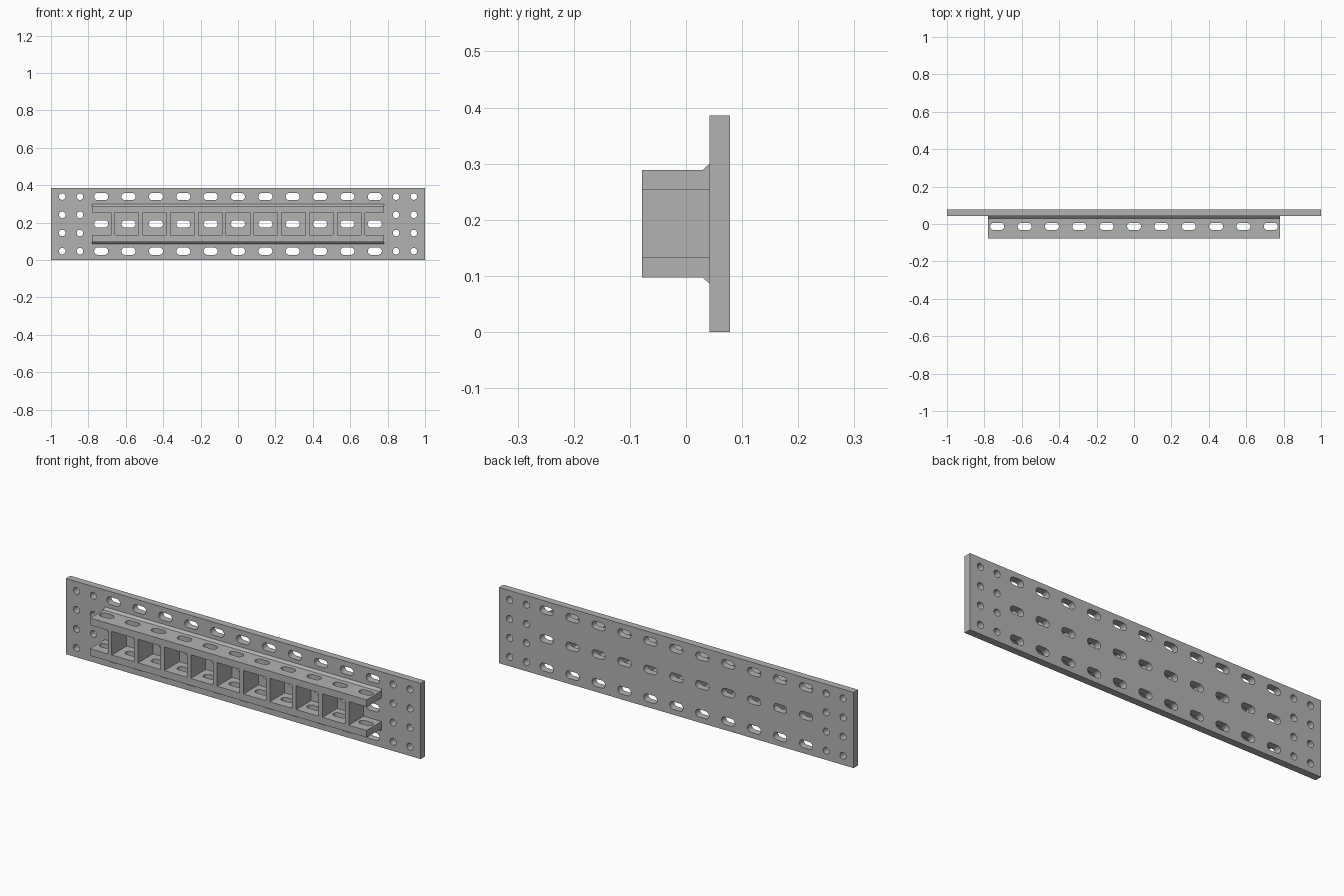
import bpy, bmesh
from math import cos, sin, pi

cube = bpy.data.objects.get("Cube")
if cube:
    bpy.data.objects.remove(cube, do_unlink=True)

grey = bpy.data.materials.new("plain grey")
grey.use_nodes = True
colour = (0.45, 0.45, 0.45, 1)
grey.diffuse_color = colour
grey.node_tree.nodes["Principled BSDF"].inputs["Base Color"].default_value = colour

HEIGHT = 0.386
MID = HEIGHT / 2
BACK, FACE, FRONT = 0.078, 0.042, -0.078
RAIL_X = 0.78
SLOT_XS = [0.1463 * i for i in range(-5, 6)]


def prism(bm, start, end):
    """Join two matching outlines into a closed solid."""
    a = [bm.verts.new(p) for p in start]
    b = [bm.verts.new(p) for p in end]
    n = len(a)
    bm.faces.new(a)
    bm.faces.new(b[::-1])
    for i in range(n):
        bm.faces.new((a[i], b[i], b[(i + 1) % n], a[(i + 1) % n]))


def box(bm, x0, x1, y0, y1, z0, z1):
    ring = [(x0, z0), (x1, z0), (x1, z1), (x0, z1)]
    prism(bm, [(x, y0, z) for x, z in ring], [(x, y1, z) for x, z in ring])


def make(name, bm):
    bmesh.ops.recalc_face_normals(bm, faces=bm.faces)
    mesh = bpy.data.meshes.new(name)
    bm.to_mesh(mesh)
    bm.free()
    mesh.materials.append(grey)
    obj = bpy.data.objects.new(name, mesh)
    bpy.context.collection.objects.link(obj)
    return obj


def slot(x, c, half, radius, steps=12):
    """Rounded slot outline; a circle when half is zero."""
    pts = []
    for side in (1, -1):
        for i in range(steps + (half > 0)):
            t = -pi / 2 + pi * i / steps
            pts.append((x + side * (half + radius * cos(t)), c + side * radius * sin(t)))
    return pts


def cut(obj, cutter):
    cutter.hide_render = True
    mod = obj.modifiers.new("holes", "BOOLEAN")
    mod.operation = "DIFFERENCE"
    mod.solver = "EXACT"
    mod.object = cutter
    bpy.ops.object.select_all(action="DESELECT")
    bpy.context.view_layer.objects.active = obj
    obj.select_set(True)
    bpy.ops.object.modifier_apply(modifier=mod.name)
    bpy.data.objects.remove(cutter, do_unlink=True)
    bpy.ops.object.shade_smooth_by_angle(angle=pi / 6)


# Back plate with three rows of slots and round holes at both ends
bm = bmesh.new()
box(bm, -1, 1, FACE, BACK, 0, HEIGHT)
plate = make("back_plate", bm)

bm = bmesh.new()
outlines = [slot(x, MID + dz, 0.018, 0.0195) for x in SLOT_XS for dz in (-0.146, 0, 0.146)]
outlines += [slot(s * x, MID + dz, 0, 0.0175) for s in (-1, 1) for x in (0.845, 0.94)
             for dz in (-0.146, -0.0487, 0.0487, 0.146)]
for o in outlines:
    prism(bm, [(x, 0, z) for x, z in o], [(x, 0.12, z) for x, z in o])
cut(plate, make("plate_hole_cutter", bm))

# Two slotted rails, mirrored about mid height, each with a chamfer at the plate
profile = [(FRONT, 0.06), (FACE, 0.06), (FACE, 0.107), (0.03, 0.096), (FRONT, 0.096)]
for name, s in (("upper_rail", 1), ("lower_rail", -1)):
    bm = bmesh.new()
    prism(bm, [(-RAIL_X, y, MID + s * z) for y, z in profile],
          [(RAIL_X, y, MID + s * z) for y, z in profile])
    rail = make(name, bm)
    bm = bmesh.new()
    for x in SLOT_XS:
        o = slot(x, -0.013, 0.018, 0.0195)
        prism(bm, [(a, b, MID + s * 0.03) for a, b in o], [(a, b, MID + s * 0.13) for a, b in o])
    cut(rail, make("rail_hole_cutter", bm))

# Dividers between the rails
for i in range(10):
    x = 0.1485 * (i - 4.5)
    bm = bmesh.new()
    box(bm, x - 0.011, x + 0.011, FRONT, FACE, MID - 0.06, MID + 0.06)
    make(f"divider_{i + 1}", bm)
